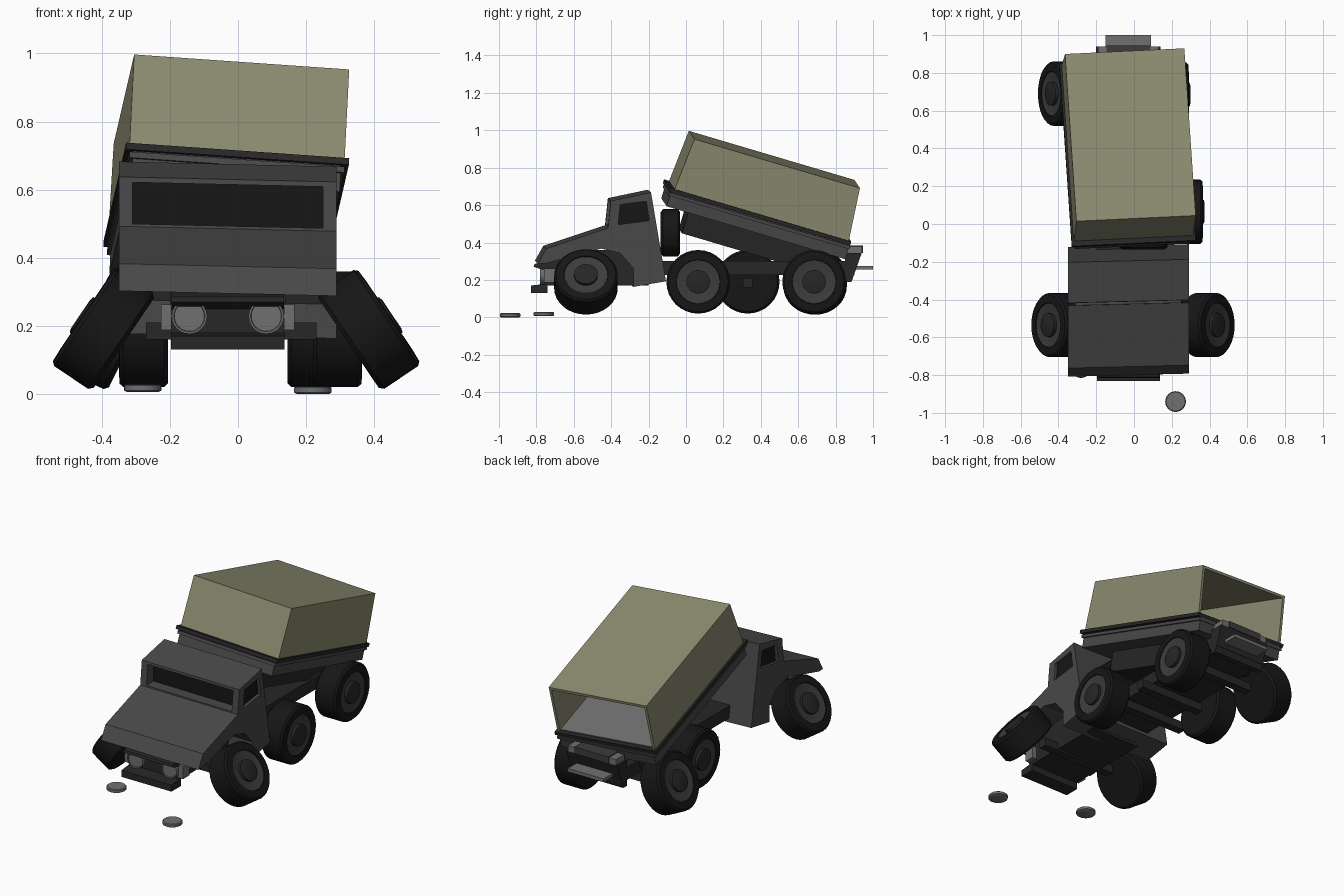
import bpy, bmesh, math
from mathutils import Matrix, Vector

if "Cube" in bpy.data.objects:
    bpy.data.objects.remove(bpy.data.objects["Cube"])


def mat(name, r, g, b):
    m = bpy.data.materials.new(name)
    m.diffuse_color = (r, g, b, 1)
    m.use_nodes = True
    m.node_tree.nodes["Principled BSDF"].inputs["Base Color"].default_value = m.diffuse_color
    return m


BODY = mat("body_grey", .065, .065, .065)
DARK = mat("chassis_dark", .02, .02, .02)
BLACK = mat("tyre_black", .008, .008, .008)
RIM = mat("rim_grey", .045, .045, .045)
OLIVE = mat("canvas_olive", .26, .255, .16)
LIGHT = mat("light_grey", .16, .16, .16)
CX = -.03  # the chassis sits slightly left of centre


def finish(bm, name, m, matrix=None):
    bmesh.ops.recalc_face_normals(bm, faces=bm.faces)
    if matrix:
        bm.transform(matrix)
    me = bpy.data.meshes.new(name)
    bm.to_mesh(me)
    bm.free()
    me.materials.append(m)
    ob = bpy.data.objects.new(name, me)
    bpy.context.collection.objects.link(ob)
    return ob


def box(name, x, y, z, m, matrix=None, flare=0):
    """Box from ranges; flare lengthens the bottom in y."""
    bm = bmesh.new()
    bmesh.ops.create_cube(bm, size=1)
    for v in bm.verts:
        s = 2 * v.co
        f = flare * s.y if s.z < 0 else 0
        v.co = (x[s.x > 0], y[s.y > 0] + f, z[s.z > 0])
    return finish(bm, name, m, matrix)


def prism(name, pts, x, m, matrix=None):
    """Extrude a (y, z) profile along x."""
    bm = bmesh.new()
    f = bm.faces.new([bm.verts.new((x[0], *p)) for p in pts])
    r = bmesh.ops.extrude_face_region(bm, geom=[f])
    vs = [g for g in r["geom"] if isinstance(g, bmesh.types.BMVert)]
    bmesh.ops.translate(bm, verts=vs, vec=(x[1] - x[0], 0, 0))
    return finish(bm, name, m, matrix)


def lathe(name, prof, m, matrix, n=32):
    """Spin an (axial, radius) profile about x."""
    bm = bmesh.new()
    rings = [[bm.verts.new((a, r * math.cos(t), r * math.sin(t)))
              for t in (2 * math.pi * i / n for i in range(n))] for a, r in prof]
    for p, q in zip(rings, rings[1:]):
        for i in range(n):
            j = (i + 1) % n
            bm.faces.new((p[i], p[j], q[j], q[i]))
    bm.faces.new(rings[0])
    bm.faces.new(rings[-1])
    ob = finish(bm, name, m, matrix)
    bpy.context.view_layer.objects.active = ob
    ob.select_set(True)
    bpy.ops.object.shade_smooth_by_angle(angle=math.radians(30))
    ob.select_set(False)
    return ob


def cut(ob, cutter):
    b = ob.modifiers.new("cut", "BOOLEAN")
    b.operation, b.solver, b.object = "DIFFERENCE", "EXACT", cutter
    bpy.context.view_layer.objects.active = ob
    bpy.ops.object.modifier_apply(modifier=b.name)
    bpy.data.objects.remove(cutter, do_unlink=True)


# Wheels: outer-face centre and camber; each local +x points outward
def wheel(name, side, x, y, z, camber):
    M = Matrix.Translation((x, y, z)) @ Matrix.Rotation(math.radians(-camber * side), 4, "Y")
    if side < 0:
        M = M @ Matrix.Rotation(math.pi, 4, "Z")
    lathe(name + "_tyre", [(-.145, .12), (-.145, .158), (-.133, .17), (-.013, .17),
                           (-.002, .16), (0, .118), (-.02, .112)], BLACK, M)
    lathe(name + "_rim", [(-.03, .116), (-.004, .116), (-.014, .064)], RIM, M)
    lathe(name + "_hub", [(-.03, .063), (.004, .063), (.008, .05)], DARK, M, 24)


wheel("front_right", 1, .445, -.535, .23, 34)
wheel("front_left", -1, -.456, -.535, .23, 34)
wheel("middle_right", 1, .365, .065, .19, 0)
wheel("middle_left", -1, -.35, .33, .19, 0)
wheel("rear_right", 1, .29, .685, .19, 0)
wheel("rear_left", -1, -.44, .69, .225, 26)
for n, y in (("front", -.535), ("middle", .1), ("second", .33), ("rear", .685)):
    box(n + "_axle", (-.27, .23), (y - .025, y + .025), (.16, .21), DARK)

# Chassis
box("chassis_frame", (CX - .17, CX + .17), (-.35, .9), (.225, .3), DARK)
box("engine_block", (CX - .165, CX + .165), (-.755, -.2), (.17, .36), DARK)
prism("rear_crossmember", [(.85, .19), (.885, .19), (.94, .345), (.85, .345)],
      (CX - .17, CX + .17), DARK)
box("rear_step", (CX - .12, CX + .12), (.9, 1), (.255, .275), LIGHT)
box("rear_plate", (CX - .115, CX + .115), (.85, .945), (.345, .385), RIM)
for n, s in (("left", -1), ("right", 1)):
    c = CX + s * .135
    box(n + "_rear_lamp", (c - .025, c + .025), (.86, .94), (.345, .38), LIGHT)

# Cab, slightly rolled and yawed by a shear
S = Matrix.Identity(4)
S[1][0], S[2][0] = .025, -.023
S = Matrix.Translation((CX, 0, 0)) @ S
cab = prism("cab", [(-.80, .295), (-.755, .375), (-.425, .485), (-.41, .63), (-.195, .675),
                    (-.115, .2), (-.29, .17), (-.29, .27), (-.36, .35), (-.46, .375), (-.76, .295)],
            (-.32, .32), BODY, S)
cut(cab, prism("windscreen_cutter", [(-.5, .493), (-.5, .615), (-.35, .615), (-.35, .493)],
               (-.28, .28), BODY, S))
win = [(-.37, .503), (-.36, .61), (-.22, .628), (-.205, .525)]
for n, s in (("left", -1), ("right", 1)):
    cut(cab, prism(n + "_window_cutter", win, tuple(sorted((s * .3, s * .4))), BODY, S))
    prism(n + "_side_glass", win, tuple(sorted((s * .295, s * .303))), BLACK, S)
box("windscreen_glass", (-.28, .28), (-.356, -.345), (.493, .615), BLACK, S)

# Nose: bumper, headlights, side brackets
prism("front_bumper", [(-.83, .13), (-.83, .17), (-.74, .18), (-.74, .13)],
      (CX - .167, CX + .167), DARK)
prism("grille_lip", [(-.815, .27), (-.755, .25), (-.755, .3), (-.81, .285)],
      (CX - .165, CX + .165), DARK)
for n, s in (("left", -1), ("right", 1)):
    M = Matrix.Translation((CX + s * .113, -.75, .228)) @ Matrix.Rotation(-math.pi / 2, 4, "Z")
    lathe(n + "_headlight", [(-.02, .052), (.03, .052), (.03, .046), (.024, .044)], LIGHT, M, 24)
    box(n + "_nose_bracket", tuple(sorted((CX + s * .165, CX + s * .196))),
        (-.76, -.7), (.187, .262), LIGHT)

# Loose lamp discs lying on the ground
for n, x, y, z in (("left", -.28, -.76, .006), ("right", .22, -.94, 0)):
    M = Matrix.Translation((x, y, z)) @ Matrix.Rotation(-math.pi / 2, 4, "Y")
    lathe(n + "_loose_lamp", [(0, .048), (.004, .055), (.018, .055), (.022, .05)], LIGHT, M, 24)

# Spare wheel behind the cab
lathe("spare_wheel", [(-.052, .11), (-.04, .127), (.04, .127), (.052, .11)], BLACK,
      Matrix.Translation((.05, -.083, .452)) @ Matrix.Rotation(math.pi / 2, 4, "Z"))

# Raised load bed: local frame with origin at the cover's top front left corner
X = Vector((.632, .03, -.044)).normalized()
Y = Vector((-.062, .885, -.262))
Y = (Y - X * Y.dot(X)).normalized()
Z = X.cross(Y)
B = Matrix((X, Y, Z)).transposed().to_4x4()
B.translation = (-.305, .015, .997)
cover = box("canvas_cover", (0, .634), (0, .925), (-.287, 0), OLIVE, B, flare=.024)
cut(cover, box("cover_cutter", (.016, .618), (.02, 1.1), (-.4, -.016), OLIVE, B))
box("bed_rim", (-.012, .646), (-.052, .962), (-.307, -.287), DARK, B)
box("bed_floor", (.017, .617), (0, .94), (-.29, -.28), LIGHT, B)
box("bed_lower_lip", (0, .634), (-.046, .966), (-.33, -.312), BODY, B)
box("bed_sides", (.01, .624), (-.038, .96), (-.388, -.307), BODY, B)
box("bed_subframe", (.14, .5), (.09, .88), (-.51, -.385), DARK, B)
